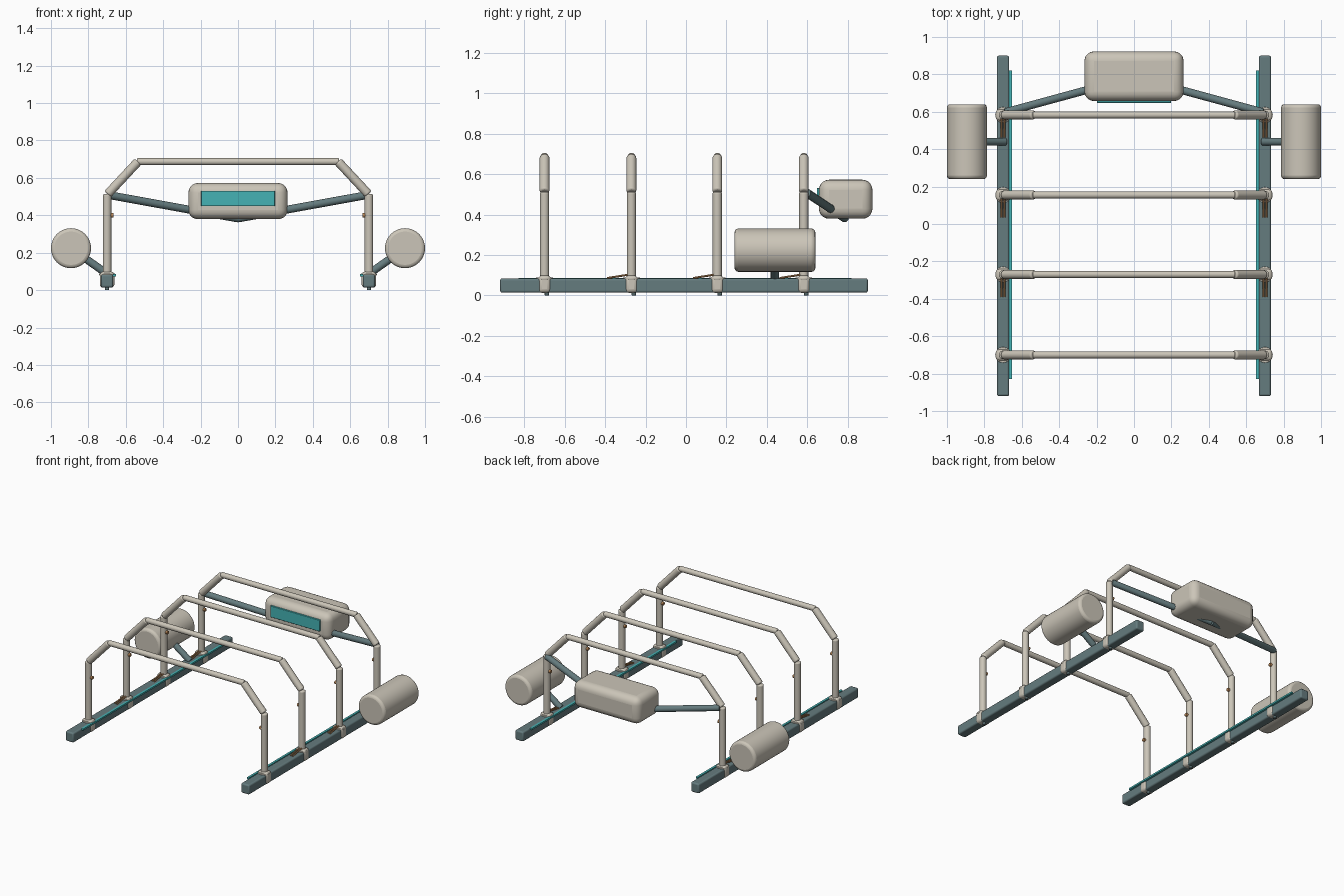
import bpy, math
from mathutils import Vector

if "Cube" in bpy.data.objects:
    bpy.data.objects.remove(bpy.data.objects["Cube"])


def material(name, rgb):
    m = bpy.data.materials.new(name)
    m.diffuse_color = (*rgb, 1)
    m.use_nodes = True
    m.node_tree.nodes["Principled BSDF"].inputs["Base Color"].default_value = m.diffuse_color
    return m


BEIGE = material("beige", (0.60, 0.56, 0.48))
SLATE = material("slate", (0.13, 0.20, 0.21))
TEAL = material("teal", (0.06, 0.45, 0.46))
COPPER = material("copper", (0.50, 0.25, 0.10))


def finish(ob, name, mat, bevel, segments):
    ob.name = name
    ob.data.materials.append(mat)
    if bevel:
        b = ob.modifiers.new("bevel", 'BEVEL')
        b.width, b.segments = bevel, segments
        b.limit_method, b.angle_limit = 'ANGLE', math.radians(40)
    bpy.ops.object.shade_smooth_by_angle(angle=math.radians(35))
    return ob


def box(name, center, size, mat, bevel=0.0, segments=3):
    bpy.ops.mesh.primitive_cube_add(size=1, location=center)
    ob = bpy.context.object
    ob.scale = size
    bpy.ops.object.transform_apply(location=False, rotation=False, scale=True)
    return finish(ob, name, mat, bevel, segments)


def tube(name, a, b, radius, mat, bevel=0.0, sides=24):
    a, b = Vector(a), Vector(b)
    d = b - a
    bpy.ops.mesh.primitive_cylinder_add(vertices=sides, radius=radius, depth=d.length, location=(a + b) / 2)
    ob = bpy.context.object
    ob.rotation_euler = d.to_track_quat('Z', 'Y').to_euler()
    return finish(ob, name, mat, bevel, 3)


HOOPS = (-0.70, -0.27, 0.155, 0.583)

for s, side in ((-1, "left"), (1, "right")):
    # floor rail and light strip
    box(f"{side}_rail", (s * 0.70, -0.01, 0.049), (0.065, 1.82, 0.07), SLATE, 0.01)
    box(f"{side}_light_strip", (s * 0.66, -0.005, 0.080), (0.016, 1.65, 0.012), TEAL)

    # side canister on its strut
    tube(f"{side}_canister", (s * 0.893, 0.24, 0.224), (s * 0.893, 0.64, 0.224), 0.107, BEIGE, 0.018, 40)
    tube(f"{side}_canister_strut", (s * 0.69, 0.44, 0.08), (s * 0.85, 0.44, 0.193), 0.021, SLATE)

    # arm holding the rear unit
    tube(f"{side}_rear_arm", (s * 0.69, 0.597, 0.508), (0, 0.785, 0.383), 0.021, SLATE)

    for i, y in enumerate(HOOPS):
        # post, shoulder and foot of each hoop
        tube(f"{side}_post_{i}", (s * 0.70, y, 0.07), (s * 0.70, y, 0.513), 0.023, BEIGE, 0.008)
        tube(f"{side}_shoulder_{i}", (s * 0.697, y, 0.513), (s * 0.535, y, 0.687), 0.024, BEIGE, 0.009)
        box(f"{side}_foot_sleeve_{i}", (s * 0.70, y, 0.056), (0.078, 0.062, 0.086), BEIGE, 0.018)
        tube(f"{side}_foot_collar_{i}", (s * 0.70, y, 0.078), (s * 0.70, y, 0.09), 0.042, BEIGE, 0.004)
        tube(f"{side}_foot_bolt_{i}", (s * 0.70, y + 0.012, 0.0), (s * 0.70, y + 0.012, 0.03), 0.011, SLATE, 0.003, 12)
        # latch peg on the inside of the post
        tube(f"{side}_latch_peg_{i}", (s * 0.69, y, 0.40), (s * 0.665, y, 0.40), 0.012, COPPER, 0.003, 16)
        # paired spring wires in front of the foot
        if i:
            for k in (-1, 1):
                x = s * 0.70 + k * 0.008
                tube(f"{side}_spring_wire_{i}", (x, y, 0.105), (x, y - 0.12, 0.086), 0.005, COPPER, 0, 10)

# crossbars
for i, y in enumerate(HOOPS):
    tube(f"crossbar_{i}", (-0.54, y, 0.687), (0.54, y, 0.687), 0.019, BEIGE, 0.006)

# rear unit with display panel
box("rear_unit", (0, 0.79, 0.476), (0.53, 0.265, 0.193), BEIGE, 0.05, 5)
box("rear_display", (0, 0.656, 0.490), (0.395, 0.018, 0.082), TEAL, 0.003, 2)
